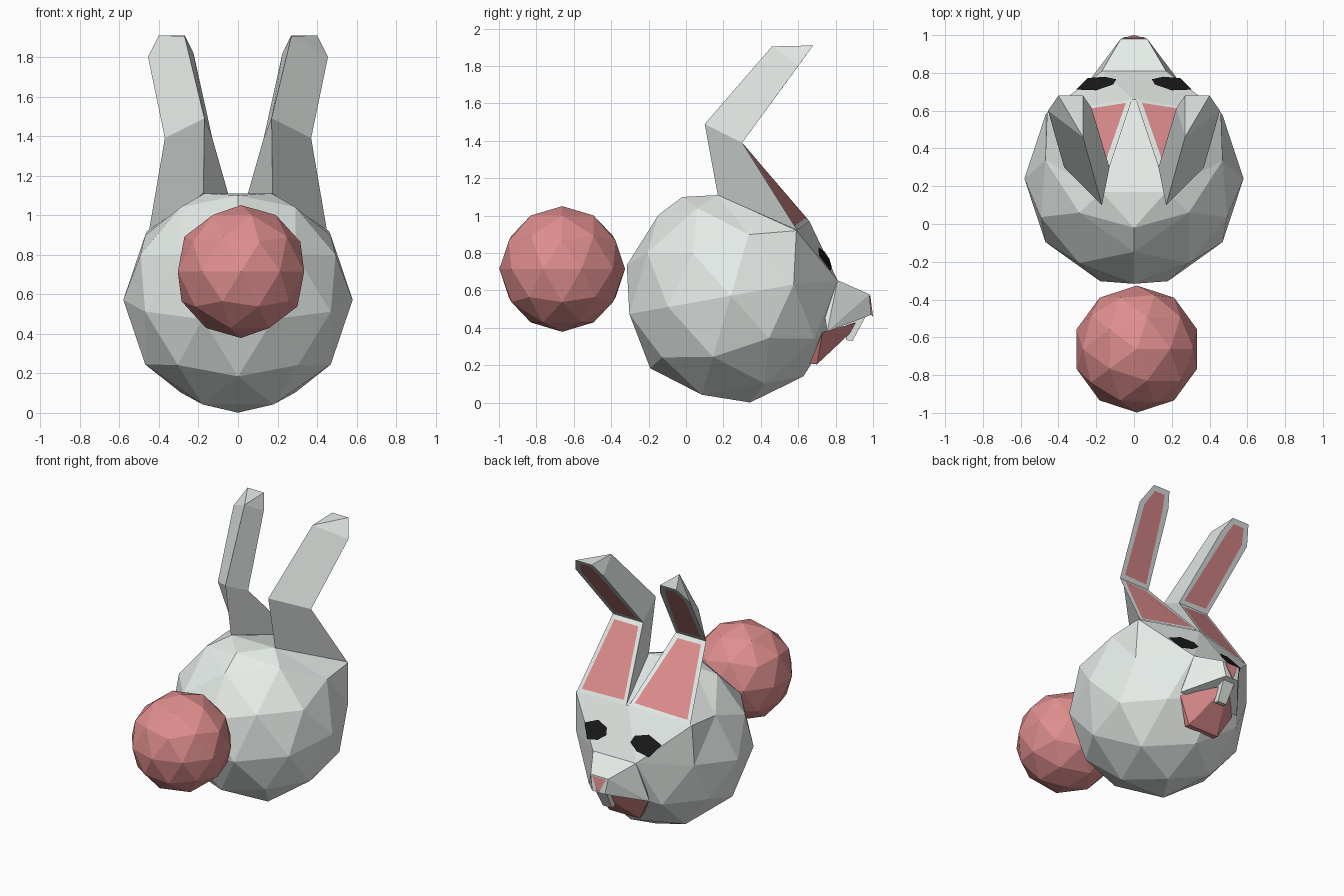
import bpy, bmesh
from math import radians
from mathutils import Matrix, Vector

if "Cube" in bpy.data.objects:
    bpy.data.objects.remove(bpy.data.objects["Cube"])


def material(name, rgb):
    m = bpy.data.materials.new(name)
    m.diffuse_color = (*rgb, 1)
    m.use_nodes = True
    m.node_tree.nodes["Principled BSDF"].inputs["Base Color"].default_value = m.diffuse_color
    return m


FUR = material("pale_fur", (0.80, 0.85, 0.82))
PINK = material("pink", (0.74, 0.27, 0.27))
BLACK = material("black", (0.01, 0.01, 0.01))


def finish(name, bm, *mats):
    bmesh.ops.recalc_face_normals(bm, faces=bm.faces)
    me = bpy.data.meshes.new(name)
    bm.to_mesh(me)
    bm.free()
    for m in mats:
        me.materials.append(m)
    ob = bpy.data.objects.new(name, me)
    bpy.context.collection.objects.link(ob)
    return ob


def mirrored(points):
    return [(s * x, y, z) for x, y, z in points for s in ((1, -1) if x else (1,))]


def hull(name, points, mat):
    bm = bmesh.new()
    for p in mirrored(points):
        bm.verts.new(p)
    bmesh.ops.convex_hull(bm, input=bm.verts)
    bmesh.ops.dissolve_limit(bm, angle_limit=radians(1), verts=bm.verts, edges=bm.edges)
    return finish(name, bm, mat)


def ball(radius, center, rot=Matrix()):
    bm = bmesh.new()
    bmesh.ops.create_icosphere(bm, subdivisions=2, radius=radius,
                               matrix=Matrix.Translation(center) @ rot)
    return bm


# Tail ball
finish("tail", ball(0.336, (0.015, -0.662, 0.715)), PINK)

# Round body: tilted low-poly ball with a few vertices pulled to shape the head
tilt = Matrix.Rotation(radians(10.2), 4, 'X') @ Matrix.Rotation(radians(-90), 4, 'Z')
body = ball(0.58, (0, 0.24, 0.572), tilt)
pulls = [((0, 0.14, 1.14), (0, -0.02, 1.10)),           # crown
         ((0.18, 0.39, 1.10), (0.17, 0.17, 1.11)),      # behind ears
         ((0.305, 0.61, 0.90), (0.46, 0.59, 0.92)),     # brow corners
         ((0, 0.67, 0.96), (0, 0.66, 0.97)),            # forehead
         ((0.18, 0.78, 0.67), (0.17, 0.81, 0.655))]     # bridge
moves = []
for old, new in pulls:
    for o, n in zip(mirrored([old]), mirrored([new])):
        v = min(body.verts, key=lambda v: (v.co - Vector(o)).length)
        moves.append((v, n))
for v, n in moves:
    v.co = n
finish("body", body, FUR)

# Bent ears: triangular section with a flat front and inset pink panels
ear_pts = [(0.01, 0.66, 0.97), (0.45, 0.595, 0.922), (0.175, 0.17, 1.11),
           (0.13, 0.30, 1.39), (0.37, 0.30, 1.39), (0.17, 0.10, 1.49),
           (0.455, 0.60, 1.80), (0.40, 0.68, 1.91), (0.27, 0.68, 1.91),
           (0.225, 0.615, 1.82), (0.27, 0.46, 1.905)]
ear_faces = [(0, 1, 4, 3), (3, 4, 6, 7, 8, 9), (1, 2, 5, 4), (2, 0, 3, 5), (4, 5, 10, 6),
             (6, 10, 7), (7, 10, 8), (8, 10, 9), (9, 10, 5, 3)]
for side, s in (("left", -1), ("right", 1)):
    bm = bmesh.new()
    vs = [bm.verts.new((s * x, y, z)) for x, y, z in ear_pts]
    fs = [bm.faces.new([vs[i] for i in f]) for f in ear_faces]
    bmesh.ops.recalc_face_normals(bm, faces=bm.faces)
    for f in fs[:2]:
        bmesh.ops.inset_individual(bm, faces=[f], thickness=0.042)
        f.material_index = 1
    finish(side + "_ear", bm, FUR, PINK)

# Eyes: black plates lying just above the face plane
eye = [(0.095, 0.77), (0.155, 0.725), (0.245, 0.705), (0.305, 0.785), (0.20, 0.83), (0.11, 0.81)]
a, b, c = Vector((0, 0.66, 0.97)), Vector((0.46, 0.59, 0.92)), Vector((0.17, 0.81, 0.655))
n = (b - a).cross(c - a)
for side, s in (("left", -1), ("right", 1)):
    bm = bmesh.new()
    bm.faces.new([bm.verts.new((s * x, a.y + 0.008 - (n.x * x + n.z * (z - a.z)) / n.y, z))
                  for x, z in eye])
    ob = finish(side + "_eye", bm, BLACK)
    if ob.data.polygons[0].normal.y < 0:
        ob.data.flip_normals()

# Snout, nose, open mouth and tooth
hull("snout", [(0.17, 0.81, 0.655), (0.07, 0.98, 0.58), (0.05, 0.99, 0.47),
               (0.24, 0.755, 0.38), (0.14, 0.72, 0.60)], FUR)
hull("nose", [(0.055, 0.985, 0.575), (0, 1.0, 0.46), (0, 0.95, 0.50)], PINK)
hull("mouth", [(0.22, 0.73, 0.378), (0.12, 0.70, 0.205), (0.12, 0.66, 0.21),
               (0.05, 0.86, 0.36), (0, 0.95, 0.44)], PINK)
hull("tooth", [(0.045, 0.86, 0.43), (0.045, 0.96, 0.46), (0.035, 0.89, 0.33),
               (0.035, 0.855, 0.335)], FUR)
